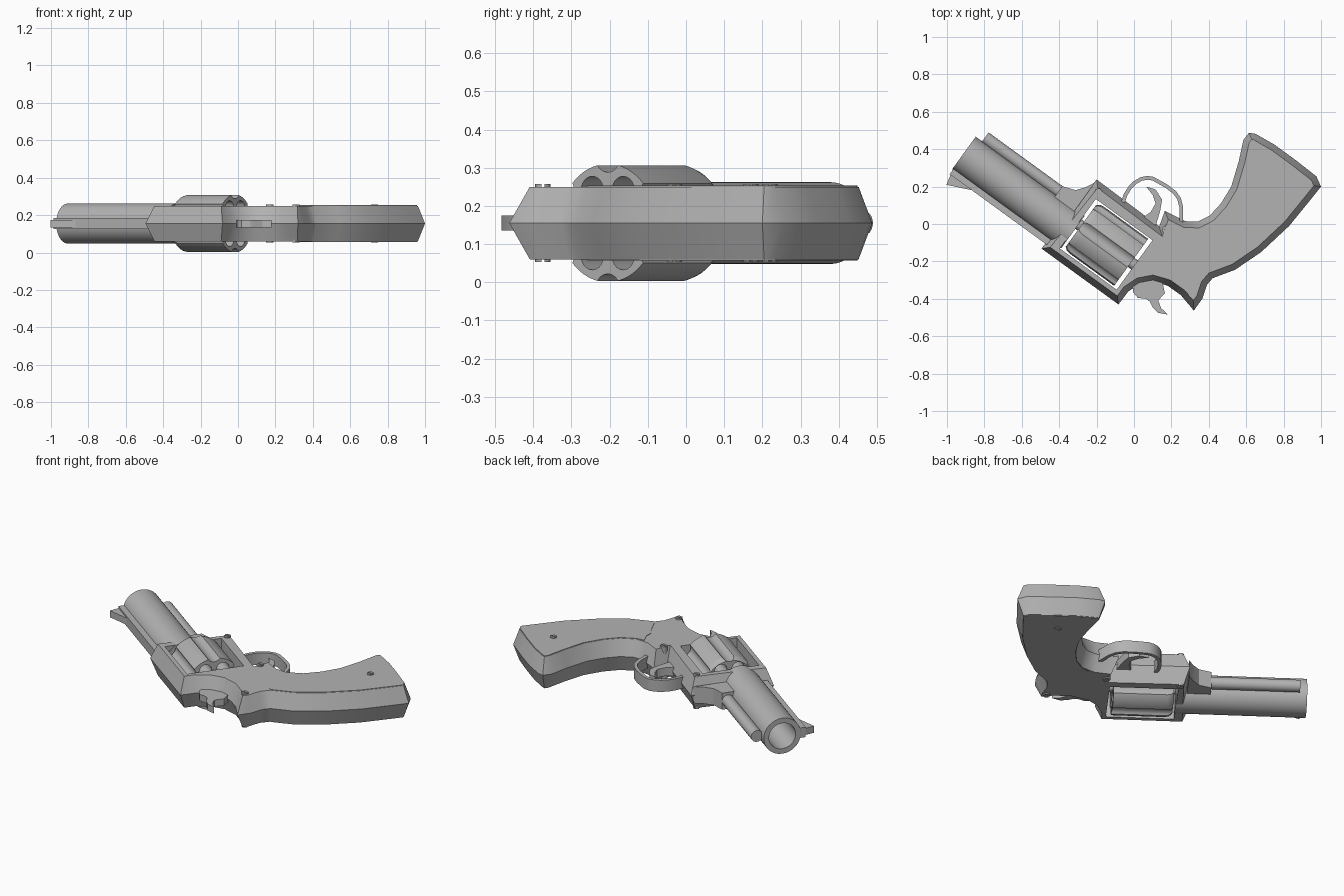
import bpy, bmesh, math
from mathutils import Matrix, Vector

if "Cube" in bpy.data.objects:
    bpy.data.objects.remove(bpy.data.objects["Cube"])

MID = 0.155
FLAT = Matrix.Translation((0, 0, MID))
# bore frame: x runs back from the muzzle, y towards the trigger
BORE = Matrix.Translation((-0.909, 0.38, MID)) @ Matrix.Rotation(math.radians(-36), 4, 'Z')

steel = bpy.data.materials.new("steel_grey")
steel.diffuse_color = (0.45, 0.45, 0.45, 1)
steel.use_nodes = True
steel.node_tree.nodes["Principled BSDF"].inputs["Base Color"].default_value = steel.diffuse_color


def finish(name, bm, matrix):
    bmesh.ops.recalc_face_normals(bm, faces=bm.faces)
    me = bpy.data.meshes.new(name)
    bm.to_mesh(me)
    bm.free()
    me.materials.append(steel)
    ob = bpy.data.objects.new(name, me)
    ob.matrix_world = matrix
    bpy.context.collection.objects.link(ob)
    return ob


def offset(pts, d, closed=True):
    """Shift a path to its left by d with limited mitres."""
    out, n = [], len(pts)
    for i in range(n):
        p = Vector(pts[i])
        a = p - Vector(pts[i - 1]) if closed or i > 0 else None
        b = Vector(pts[(i + 1) % n]) - p if closed or i < n - 1 else None
        a, b = (a or b).normalized(), (b or a).normalized()
        na, nb = Vector((-a.y, a.x)), Vector((-b.y, b.x))
        m = (na + nb).normalized()
        out.append(tuple(p + m * d / max(m.dot(na), 0.55)))
    return out


def prism(name, pts, half, matrix=FLAT, inset=0.0, z=0.0):
    """Extruded outline; an inset gives a ridge along the middle of the edge."""
    layers = [(pts, -half), (pts, half)]
    if inset:
        small = offset(pts, inset)
        layers = [(small, -half), (pts, 0), (small, half)]
    bm = bmesh.new()
    rings = [[bm.verts.new((x, y, z + h)) for x, y in ps] for ps, h in layers]
    n = len(pts)
    for r0, r1 in zip(rings, rings[1:]):
        for i in range(n):
            j = (i + 1) % n
            bm.faces.new((r0[i], r0[j], r1[j], r1[i]))
    bm.faces.new(rings[0])
    bm.faces.new(rings[-1])
    return finish(name, bm, matrix)


def lathe(name, profile, y=0.0, z=0.0, sides=40):
    """Turned part on an axis along the bore; profile holds (x, radius)."""
    bm = bmesh.new()
    rings = []
    for x, r in profile:
        rings.append([bm.verts.new((x, y + r * math.cos(2 * math.pi * k / sides),
                                    z + r * math.sin(2 * math.pi * k / sides))) for k in range(sides)])
    for a, b in zip(rings, rings[1:]):
        for k in range(sides):
            j = (k + 1) % sides
            bm.faces.new((a[k], a[j], b[j], b[k]))
    bm.faces.new(rings[0])
    bm.faces.new(rings[-1])
    return finish(name, bm, BORE)


def cut(ob, cutter):
    bpy.context.view_layer.objects.active = ob
    mod = ob.modifiers.new("cut", 'BOOLEAN')
    mod.operation, mod.solver, mod.object = 'DIFFERENCE', 'EXACT', cutter
    bpy.ops.object.modifier_apply(modifier=mod.name)
    bpy.data.objects.remove(cutter)


def box(x0, x1, y0, y1):
    return [(x0, y0), (x1, y0), (x1, y1), (x0, y1)]


# frame and grip core, with the drum window cut out
body = [(-.495, -.131), (-.083, -.43), (-.03, -.36), (.03, -.32), (.10, -.307), (.18, -.33),
        (.25, -.38), (.32, -.463), (.365, -.40), (.39, -.325), (.42, -.29), (.54, -.245),
        (.68, -.15), (.83, -.01), (.94, .125), (1.0, .20), (.975, .255), (.86, .345),
        (.75, .425), (.65, .482), (.615, .488), (.585, .45), (.56, .335), (.52, .20),
        (.465, .11), (.405, .045), (.34, .012), (.275, .015), (.165, .07), (.135, -.013),
        (-.2, .238)]
frame = prism("frame", body, 0.095, inset=0.033)
cut(frame, prism("window_cutter", box(.715, 1.09, -.112, .215), 0.3, BORE))

# grip panels slightly proud of the core
seam = [(.30, -.03), (.325, -.09), (.32, -.12), (.35, -.17), (.385, -.25)]
prism("grip_panels", offset(body, 0.036)[10:27] + seam, 0.098)

# barrel with bore, top rib, front sight and rod under the barrel
lathe("barrel", [(.6, .077), (0, .077), (0, .107), (.72, .107)], sides=48)
prism("top_rib", box(.005, .66, -.137, -.08), 0.03, BORE)
prism("front_sight", [(.0, -.09), (.024, -.193), (.15, -.137), (.15, -.09)], 0.02, BORE)
lathe("ejector_rod", [(.042, .034), (.68, .034)], y=.132, sides=24)
prism("rod_lug", [(.53, .09), (.66, .09), (.66, .285), (.635, .235), (.60, .19), (.53, .165)], 0.05, BORE)

# fluted drum with six chambers
DY, DR = .052, .155
drum = lathe("drum", [(.735, .138), (.75, .15), (.77, DR), (1.067, DR)], y=DY, sides=72)
for k in range(6):
    a = math.radians(60 * k)
    c = math.radians(60 * k + 30)
    cut(drum, lathe("flute_cutter", [(.7, .04), (1.1, .04)],
                    DY + .173 * math.sin(a), .173 * math.cos(a), 20))
    cut(drum, lathe("chamber_cutter", [(.7, .036), (1.1, .036)],
                    DY + .1 * math.sin(c), .1 * math.cos(c), 20))
lathe("drum_pin", [(.70, .03), (1.10, .03)], y=DY, sides=20)

# trigger guard band
guard = [(-.07, .115), (-.055, .16), (-.03, .2), (0, .23), (.035, .25), (.07, .257), (.105, .252),
         (.18, .21), (.225, .175), (.25, .14), (.262, .095), (.262, .0)]
prism("trigger_guard", guard + offset(guard, -0.02, False)[::-1], 0.035)

# trigger and hammer
prism("trigger", [(.065, .2), (.115, .185), (.15, .13), (.14, .07), (.11, -.03), (.04, .03),
                  (.09, .065), (.115, .11), (.10, .155)], 0.025)
prism("hammer", [(-.01, -.30), (-.005, -.365), (.02, -.395), (.065, -.40), (.085, -.415), (.1, -.445),
                 (.13, -.475), (.18, -.484), (.145, -.45), (.13, -.41), (.15, -.385), (.165, -.37),
                 (.15, -.30)], 0.02)

# screws through both sides
for i, (x, y) in enumerate([(-.19, .17), (.17, -.03), (.31, -.375), (.73, .22)]):
    ring = [(x + .02 * math.cos(t * math.pi / 8), y + .02 * math.sin(t * math.pi / 8)) for t in range(16)]
    screw = prism("screw_%d" % (i + 1), ring, 0.102)
    for side in (-1, 1):
        cut(screw, prism("slot_cutter", box(x - .03, x + .03, y - .004, y + .004), .008, z=side * .102))

# smooth the curved surfaces, keep hard edges
for ob in bpy.context.collection.objects:
    ob.select_set(True)
bpy.context.view_layer.objects.active = frame
bpy.ops.object.shade_smooth_by_angle(angle=math.radians(30))
